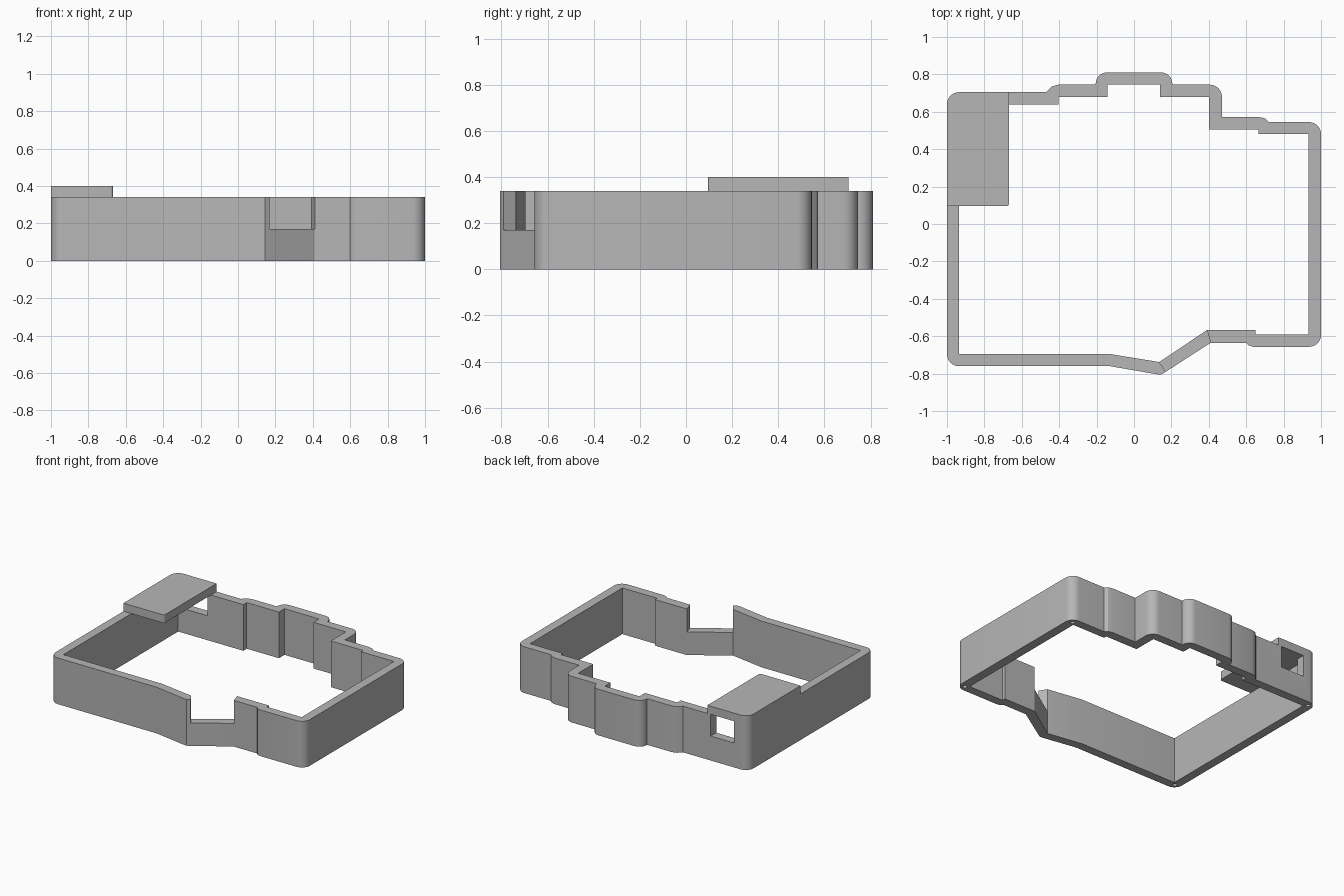
import bpy, bmesh, math
from mathutils import Vector

cube = bpy.data.objects.get("Cube")
if cube:
    bpy.data.objects.remove(cube, do_unlink=True)

grey = bpy.data.materials.new("mid grey plastic")
grey.use_nodes = True
grey.diffuse_color = (0.47, 0.47, 0.47, 1)
grey.node_tree.nodes["Principled BSDF"].inputs["Base Color"].default_value = grey.diffuse_color

R = 0.065      # corner radius
WALL_H = 0.34


def rounded(points, steps=8):
    """Replace every (x, y, radius) corner with a fillet arc."""
    out = []
    for i, p in enumerate(points):
        c = Vector(p[:2])
        if len(p) < 3:
            out.append(c)
            continue
        a = (Vector(points[i - 1][:2]) - c).normalized()
        b = (Vector(points[(i + 1) % len(points)][:2]) - c).normalized()
        centre = c + (a + b) * p[2]      # square corners only
        for s in range(steps + 1):
            t = s / steps * math.pi / 2
            out.append(centre - b * p[2] * math.cos(t) - a * p[2] * math.sin(t))
    return out


def prism(name, points, z0, z1):
    """Extrude a closed plan outline between two heights."""
    bm = bmesh.new()
    face = bm.faces.new([bm.verts.new((p[0], p[1], z0)) for p in rounded(points)])
    top = bmesh.ops.extrude_face_region(bm, geom=[face])["geom"]
    bmesh.ops.translate(bm, vec=(0, 0, z1 - z0),
                        verts=[v for v in top if isinstance(v, bmesh.types.BMVert)])
    bmesh.ops.recalc_face_normals(bm, faces=bm.faces)
    mesh = bpy.data.meshes.new(name)
    bm.to_mesh(mesh)
    bm.free()
    mesh.materials.append(grey)
    obj = bpy.data.objects.new(name, mesh)
    bpy.context.collection.objects.link(obj)
    return obj


def select(obj):
    bpy.ops.object.select_all(action="DESELECT")
    obj.select_set(True)
    bpy.context.view_layer.objects.active = obj


def cut(obj, cutter):
    mod = obj.modifiers.new("cut", "BOOLEAN")
    mod.operation, mod.solver, mod.object = "DIFFERENCE", "EXACT", cutter
    select(obj)
    bpy.ops.object.modifier_apply(modifier=mod.name)
    bpy.data.objects.remove(cutter, do_unlink=True)


# Outer wall outline, counter-clockwise from the front right corner
outer = [(-1, -0.76, R), (-0.13, -0.76), (0.12, -0.803), (0.145, -0.805), (0.17, -0.79),
         (0.41, -0.635), (0.6, -0.635), (0.615, -0.65), (0.64, -0.657),
         (1, -0.657, R), (1, 0.545, R),
         (0.72, 0.545), (0.7, 0.565), (0.665, 0.573), (0.47, 0.573), (0.47, 0.745, R),
         (0.205, 0.745), (0.205, 0.81, 0.06), (-0.205, 0.81, 0.06), (-0.205, 0.745),
         (-0.405, 0.745), (-0.44, 0.735), (-0.47, 0.705), (-1, 0.705, R)]
# Inner wall outline with square steps
inner = [(-0.935, -0.695), (-0.13, -0.695), (0.135, -0.738), (0.39, -0.567),
         (0.65, -0.567), (0.65, -0.592), (0.933, -0.592), (0.933, 0.482),
         (0.665, 0.482), (0.665, 0.505), (0.402, 0.505), (0.402, 0.68),
         (0.14, 0.68), (0.14, 0.745), (-0.143, 0.745), (-0.143, 0.68),
         (-0.405, 0.68), (-0.405, 0.64), (-0.935, 0.64)]
frame = prism("frame_wall", outer, 0, WALL_H)
cut(frame, prism("inside_cutter", inner, -0.1, 0.5))

# Front notch in the slanted wall
cut(frame, prism("notch_cutter", [(0.205, -0.85), (0.43, -0.7), (0.37, -0.5), (0.1, -0.68)],
                 0.17, 0.5))

# Window in the back wall, closed above by the lid
cut(frame, prism("window_cutter", [(-0.885, 0.6), (-0.695, 0.6), (-0.695, 0.75), (-0.885, 0.75)],
                 0.18, 0.5))

# Blind screw holes under the four corners
for x, y in [(-0.958, -0.718), (0.957, -0.615), (0.957, 0.503), (-0.958, 0.663)]:
    ring = [(x + 0.015 * math.cos(k * math.pi / 8), y + 0.015 * math.sin(k * math.pi / 8))
            for k in range(16)]
    cut(frame, prism("screw_hole_cutter", ring, -0.1, 0.12))

# Corner lid plate
lid = prism("corner_lid", [(-1, 0.095), (-0.668, 0.095, 0.015), (-0.668, 0.705),
                           (-1, 0.705, R)], WALL_H, 0.4)

for obj in (frame, lid):
    select(obj)
    bpy.ops.object.shade_smooth_by_angle(angle=math.radians(30))
